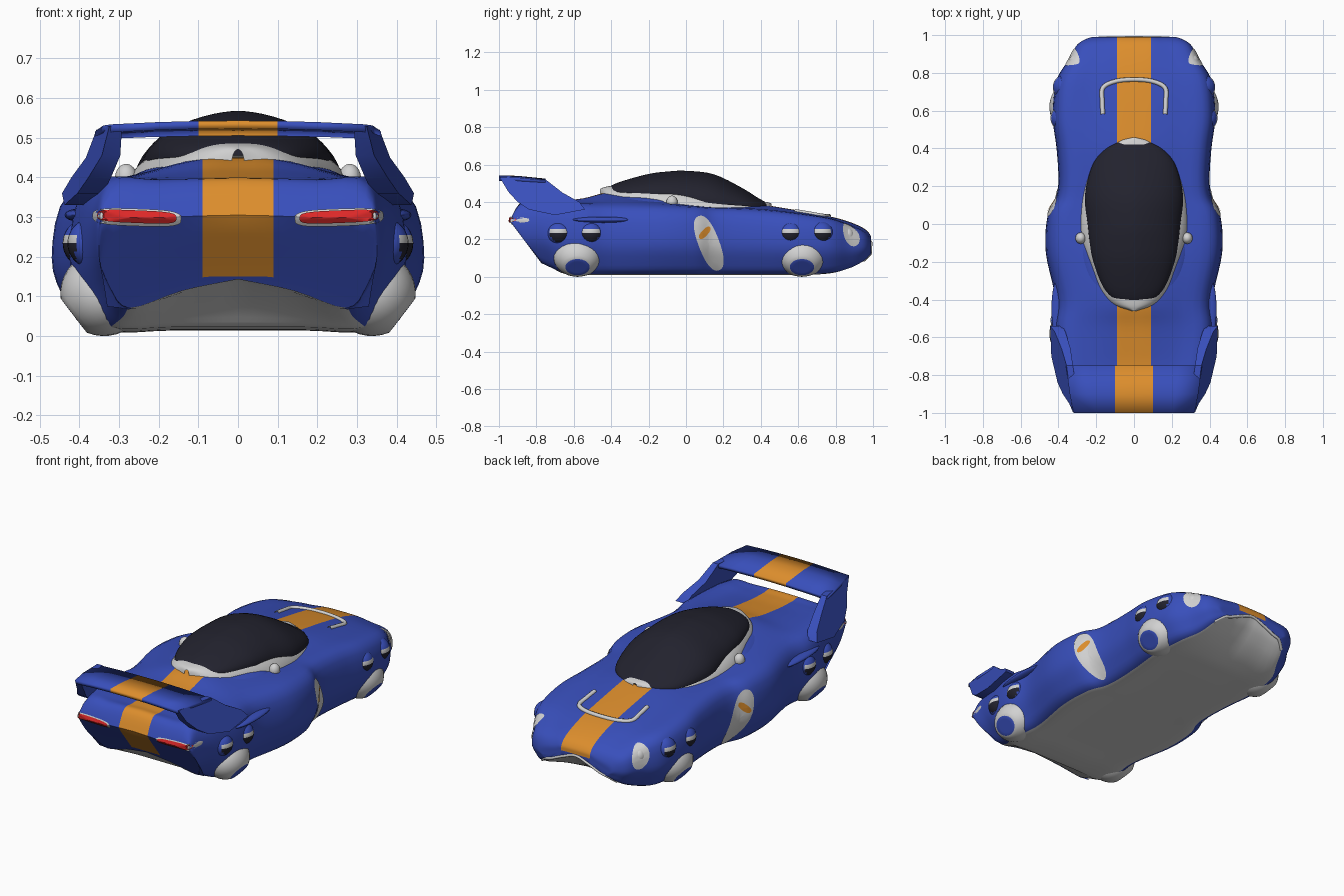
import bpy, bmesh, math
from mathutils import Vector
from mathutils.bvhtree import BVHTree

if "Cube" in bpy.data.objects:
    bpy.data.objects.remove(bpy.data.objects["Cube"])


def material(name, rgb):
    m = bpy.data.materials.new(name)
    m.use_nodes = True
    m.diffuse_color = (*rgb, 1)
    m.node_tree.nodes["Principled BSDF"].inputs["Base Color"].default_value = (*rgb, 1)
    return m


BLUE, ORANGE, WHITE, BLACK, RED = range(5)
MATS = [material("body blue", (.04, .078, .5)), material("stripe orange", (.72, .27, .026)),
        material("trim white", (.64, .64, .64)), material("glass black", (.016, .016, .027)),
        material("lamp red", (.74, .022, .022))]
made = []


def finish(name, bm):
    """Mirror the +x half and store it as an object."""
    bmesh.ops.mirror(bm, geom=bm.verts[:] + bm.edges[:] + bm.faces[:], axis='X', merge_dist=.0005)
    bmesh.ops.recalc_face_normals(bm, faces=bm.faces[:])
    me = bpy.data.meshes.new(name)
    bm.to_mesh(me)
    bm.free()
    for m in MATS:
        me.materials.append(m)
    ob = bpy.data.objects.new(name, me)
    bpy.context.collection.objects.link(ob)
    made.append(ob)
    return ob


def smooth_path(points, n):
    """Catmull-Rom curve through the points."""
    p = [Vector(q) for q in points]
    p = [p[0] * 2 - p[1]] + p + [p[-1] * 2 - p[-2]]
    out = []
    for a, b, c, d in zip(p, p[1:], p[2:], p[3:]):
        for i in range(n):
            t = i / n
            out.append((b * 2 + (c - a) * t + (a * 2 - b * 5 + c * 4 - d) * t * t
                        + (b * 3 - a - c * 3 + d) * t ** 3) / 2)
    return out + [p[-2]]


def loft(rings, rule, capped=False):
    bm = bmesh.new()
    grid = [[bm.verts.new(v) for v in ring] for ring in rings]
    for a, b in zip(grid, grid[1:]):
        for j in range(len(a) - 1):
            f = bm.faces.new((a[j], a[j + 1], b[j + 1], b[j]))
            f.material_index = rule(j)
    if capped:
        # pair upper and lower points so both ends close cleanly
        for ring in (grid[0], grid[-1]):
            for j in range(len(ring) // 2):
                bm.faces.new(dict.fromkeys((ring[j], ring[j + 1], ring[-2 - j], ring[-1 - j])))
    return bm


# Body: stations of y, half width, centre top, shoulder height, bottom
STATIONS = [(-.935, .33, .15, .08, .07), (-.94, .345, .28, .26, .07), (-.935, .355, .39, .37, .07),
            (-.85, .37, .395, .39, .05), (-.72, .4, .4, .385, .03), (-.55, .425, .42, .37, .015),
            (-.4, .415, .45, .36, .015), (-.15, .467, .43, .36, .015), (.04, .458, .4, .355, .015),
            (.14, .412, .39, .35, .015), (.24, .4, .388, .348, .015), (.4, .41, .385, .34, .015),
            (.57, .43, .36, .325, .015), (.76, .41, .325, .3, .02), (.87, .345, .295, .265, .045),
            (.95, .3, .26, .23, .085), (.985, .24, .225, .19, .12), (.99, .2, .195, .15, .13)]
SUB = 4


def body_ring(s):
    y, w, top, sh, low = s
    rise = max(0, -y - .7) * .3 + max(0, y - .7) * .2
    h = sh - low
    pts = [(0, top), (.09, top - .002), (.55 * w, .6 * top + .4 * sh), (.91 * w, sh), (w, low + h * .53),
           (.92 * w, low + h * .2), (.78 * w, low), (.4 * w, low + rise * .6), (0, low + rise)]
    ring = []
    for x, z in smooth_path(pts, SUB):
        # the tail panel is pointed at lamp height
        slope = .75 if z < .3 else .5
        lean = abs(z - .3) * slope * min(1, max(0, (-.66 - y) / .28))
        ring.append((max(0, x), y + lean, z))
    return ring


def body_rule(j):
    return ORANGE if j < SUB else WHITE if j >= 6 * SUB else BLUE


bm = loft([body_ring(s) for s in smooth_path(STATIONS, 5)], body_rule, True)
skin = BVHTree.FromBMesh(bm)
finish("body_shell", bm)


# Domes: rows of y, half width, base height, top height
def dome(name, rows, colour, power):
    rings = []
    for y, w, base, top in smooth_path(rows, 4):
        angles = [math.pi / 2 * i / 14 for i in range(15)]
        rings.append([(max(0, w) * math.sin(a) ** power, y, base + (top - base) * math.cos(a)) for a in angles])
    return finish(name, loft(rings, lambda j: colour))


def bulge(y):
    """Wide light panel beside the doors."""
    return .02 + .025 * math.exp(-((y + .03) / .1) ** 2)


GLASS = [(-.43, 0, .455, .462), (-.4, .1, .455, .488), (-.33, .165, .45, .515), (-.2, .215, .445, .55),
         (-.1, .235, .435, .563), (0, .247, .415, .567), (.15, .26, .392, .548), (.3, .225, .38, .475),
         (.38, .17, .375, .425), (.43, .09, .377, .397), (.447, 0, .377, .385)]
dome("canopy_glass", GLASS, BLACK, 1.2)
dome("canopy_trim", [(y * 1.045 - .01, w + bulge(y), b - .07, b + .45 * (t - b) + .012)
                     for y, w, b, t in GLASS], WHITE, .8)
dome("engine_cover", [(-.62, 0, .35, .385), (-.57, .13, .35, .4), (-.45, .24, .34, .432), (-.3, .285, .34, .443),
                      (-.18, .31, .34, .443), (-.11, .305, .34, .435), (-.1, .28, .34, .39)], BLUE, .65)


# Surface plates laid on the body
def plate(name, centre, u, v, aim, colour, power=1, lift=.005):
    centre, u, v, aim = Vector(centre), Vector(u), Vector(v), Vector(aim).normalized()
    bm, rings, n = bmesh.new(), [], 32
    for k in range(7):
        r, ring = k / 6 + .001, []
        for i in range(n):
            a = 2 * math.pi * i / n
            c, s = math.cos(a), math.sin(a)
            p = centre + u * r * math.copysign(abs(c) ** power, c) + v * r * math.copysign(abs(s) ** power, s)
            hit = skin.ray_cast(p - aim, aim)[0] or skin.find_nearest(p)[0]
            ring.append(bm.verts.new(hit - aim * lift))
        rings.append(ring)
    for a, b in zip(rings, rings[1:]):
        for i in range(n):
            bm.faces.new((a[i], a[i - 1], b[i - 1], b[i])).material_index = colour
    bm.faces.new(rings[0]).material_index = colour
    return finish(name, bm)


plate("tail_lamp_frames", (.255, -.9, .299), (.112, 0, .004), (0, 0, .022), (0, 1, 0), WHITE, .6)
plate("tail_lamps", (.255, -.9, .301), (.1, 0, .004), (0, 0, .016), (0, 1, 0), RED, .55, .009)
plate("side_intakes", (.4, .122, .18), (0, -.055, .145), (0, .052, .02), (-1, 0, 0), WHITE, .85)
plate("intake_springs", (.4, .1, .235), (0, .028, .03), (0, -.012, .012), (-1, 0, 0), ORANGE, .8, .009)
plate("headlamp_frames", (.31, .865, .225), (-.025, .042, 0), (0, -.012, .062), (-.8, -.6, 0), WHITE)


def ball(bm, centre, radii, colour_of, shape=lambda d: d):
    verts = bmesh.ops.create_uvsphere(bm, u_segments=28, v_segments=18, radius=1)["verts"]
    for v in verts:
        v.co = shape(v.co.normalized())
    for f in {f for v in verts for f in v.link_faces}:
        f.material_index = colour_of(f.calc_center_median())
    for v in verts:
        v.co = [c + d * r for c, d, r in zip(centre, v.co, radii)]


def balls(name, centre, radii, colour):
    bm = bmesh.new()
    ball(bm, centre, radii, lambda d: colour)
    finish(name, bm)


balls("headlamp_bulbs", (.31, .862, .222), (.034, .036, .042), WHITE)
balls("rear_brows", (.402, -.45, .305), (.035, .16, .016), BLUE)
balls("shoulder_intakes", (.282, -.075, .398), (.028, .03, .036), WHITE)

# Wheels: rounded muzzles with a flat blue hub facing out and down
AXIS = Vector((.8, 0, -.6))
TURN = Vector((0, 0, 1)).rotation_difference(AXIS)


def muzzle(d):
    return TURN @ Vector((d.x, d.y, min(d.z, .87)))


def hub_colour(d):
    return BLUE if d.dot(AXIS) > .865 else WHITE


def eye_colour(d):
    # lid and rim are blue, pupil sits low in the white
    if d.x < .45 or d.z > .42 or math.hypot(d.y, d.z) > .75:
        return BLUE
    return BLACK if d.z < -.05 else WHITE


for place, y, eyes in (("rear", -.58, (-.68, -.51)), ("front", .62, (.56, .725))):
    bm = bmesh.new()
    ball(bm, (.338, y, .108), (.11, .13, .108), hub_colour, muzzle)
    finish(place + "_wheels", bm)
    bm = bmesh.new()
    for eye in eyes:
        ball(bm, (.382 if abs(eye) < .66 else .37, eye, .234), (.06, .064, .062), eye_colour)
    finish(place + "_eyes", bm)

# Rear wing with stripe
COLS = (0, .1, .22, .34)
rings = []
for y, z, wide in ((-1, .543, .94), (-.9, .54, 1), (-.75, .525, 1.06)):
    rings.append([(x * (wide if x > .2 else 1), y, z - x * x * .08) for x in COLS])
wing = finish("rear_wing", loft(rings, lambda j: BLUE if j else ORANGE))
mod = wing.modifiers.new("thickness", 'SOLIDIFY')
mod.thickness, mod.offset = .02, -1 if wing.data.polygons[0].normal.z > 0 else 1

# Wing uprights growing from the rear fenders
SIDE = [(-.995, .53), (-.95, .455), (-.9, .4), (-.84, .36), (-.7, .33), (-.54, .36), (-.57, .4), (-.66, .45),
        (-.75, .52)]
bm = bmesh.new()
loops = []
for thick in (-.016, .016):
    loop = []
    for y, z in SIDE:
        x = .34 + (y + .75) * .13 + max(0, .47 - z) * .4
        loop.append(bm.verts.new((x + thick * (1 + (.53 - z) * 6), y, z)))
    bm.faces.new(loop)
    loops.append(loop)
for i in range(len(SIDE)):
    bm.faces.new((loops[0][i - 1], loops[0][i], loops[1][i], loops[1][i - 1]))
finish("wing_uprights", bm)


# Thin trims
def trim(name, half, radius):
    pts = [(-x, y, z) for x, y, z in reversed(half[1:])] + half
    cu = bpy.data.curves.new(name, 'CURVE')
    cu.dimensions, cu.bevel_depth, cu.bevel_resolution = '3D', radius, 2
    line = smooth_path(pts, 5)
    sp = cu.splines.new('POLY')
    sp.points.add(len(line) - 1)
    for q, p in zip(sp.points, line):
        q.co = (*p, 1)
    cu.materials.append(MATS[WHITE])
    bpy.context.collection.objects.link(bpy.data.objects.new(name, cu))


def on_hood(x, y):
    return (x, y, skin.ray_cast(Vector((x, y, 1)), Vector((0, 0, -1)))[0].z)


trim("hood_scoop_rim", [on_hood(*p) for p in ((.001, .765), (.1, .755), (.165, .72), (.168, .65), (.165, .58))], .012)
trim("nose_lip", [(0, .988, .187), (.08, .988, .162), (.15, .986, .132), (.19, .982, .12), (.235, .95, .088)], .008)

# Smooth shading with crisp edges
bpy.ops.object.select_all(action='DESELECT')
for ob in made:
    ob.select_set(True)
bpy.context.view_layer.objects.active = made[0]
bpy.ops.object.shade_smooth_by_angle(angle=math.radians(35))
